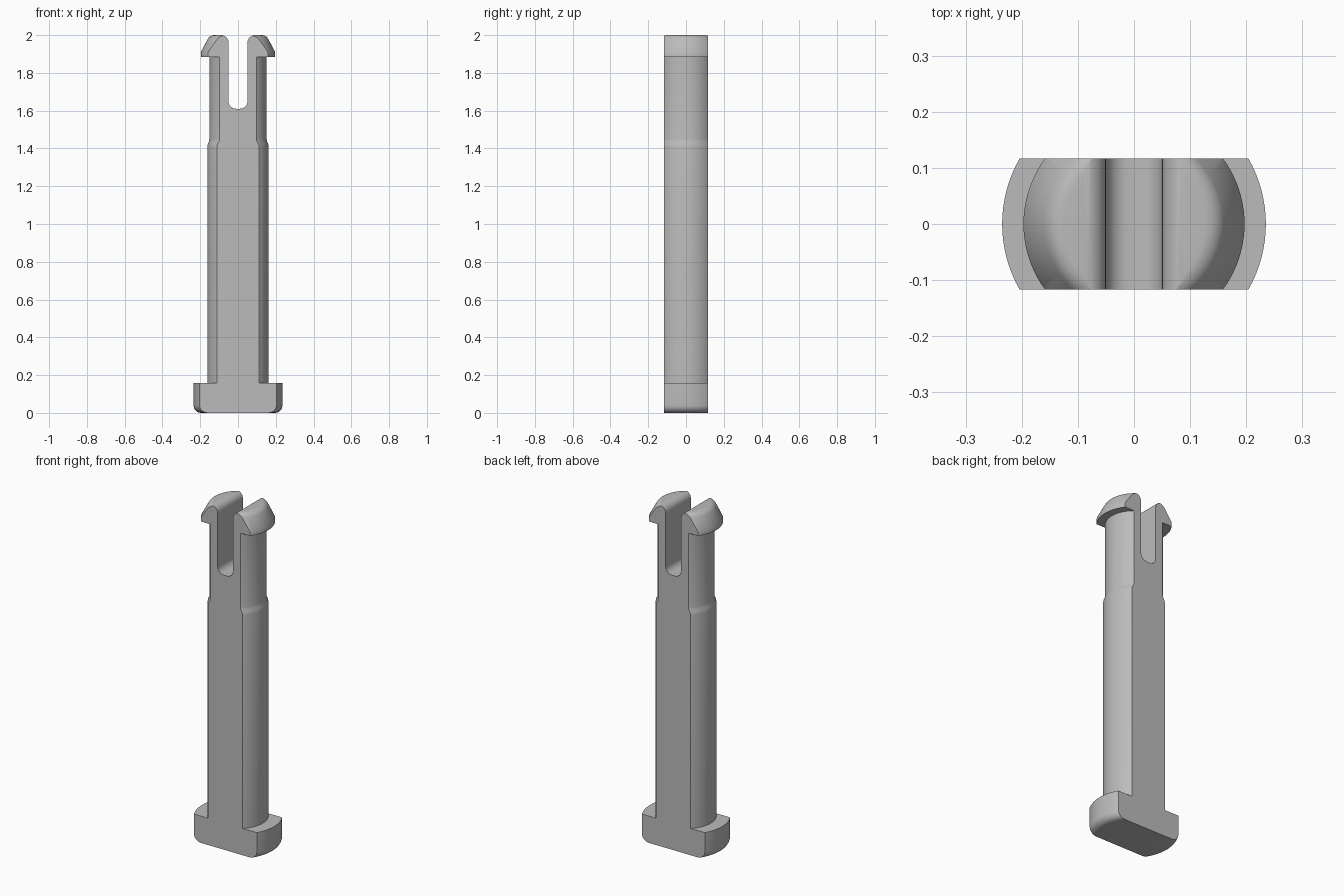
import bpy, bmesh
from math import sin, cos, pi, radians
from mathutils import Vector

cube = bpy.data.objects.get("Cube")
if cube:
    bpy.data.objects.remove(cube, do_unlink=True)

HALF_DEPTH = 0.117

grey = bpy.data.materials.new("plain grey")
grey.use_nodes = True
colour = (0.5, 0.5, 0.5, 1)
grey.diffuse_color = colour
grey.node_tree.nodes["Principled BSDF"].inputs["Base Color"].default_value = colour


def arc(cx, cz, r, a0, a1, steps=8):
    """Points of an arc, angles in degrees."""
    angles = [radians(a0 + (a1 - a0) * i / steps) for i in range(steps + 1)]
    return [(cx + r * cos(a), cz + r * sin(a)) for a in angles]


def make_object(name, bm):
    bmesh.ops.recalc_face_normals(bm, faces=bm.faces)
    mesh = bpy.data.meshes.new(name)
    bm.to_mesh(mesh)
    bm.free()
    mesh.materials.append(grey)
    ob = bpy.data.objects.new(name, mesh)
    bpy.context.collection.objects.link(ob)
    return ob


def lathe(name, profile, steps=96):
    bm = bmesh.new()
    verts = [bm.verts.new((x, 0, z)) for x, z in profile]
    edges = [bm.edges.new(pair) for pair in zip(verts, verts[1:])]
    bmesh.ops.spin(bm, geom=verts + edges, cent=(0, 0, 0), axis=(0, 0, 1),
                   angle=2 * pi, steps=steps, use_duplicate=False)
    bmesh.ops.remove_doubles(bm, verts=bm.verts, dist=1e-5)
    return make_object(name, bm)


def prism(name, outline, half_depth):
    bm = bmesh.new()
    face = bm.faces.new([bm.verts.new((x, -half_depth, z)) for x, z in outline])
    out = bmesh.ops.extrude_face_region(bm, geom=[face])
    moved = [g for g in out["geom"] if isinstance(g, bmesh.types.BMVert)]
    bmesh.ops.translate(bm, verts=moved, vec=Vector((0, 2 * half_depth, 0)))
    return make_object(name, bm)


def cut(ob, cutter, operation):
    mod = ob.modifiers.new(operation.lower(), 'BOOLEAN')
    mod.object, mod.operation, mod.solver = cutter, operation, 'EXACT'
    cutter.hide_render = True
    bpy.context.view_layer.objects.active = ob
    bpy.ops.object.modifier_apply(modifier=mod.name)
    bpy.data.objects.remove(cutter, do_unlink=True)


# Turned pin: rounded foot, shaft, thinner neck, barbed head
profile = [(0, 0)]
profile += arc(0.195, 0.04, 0.04, -90, 0)
profile += [(0.235, 0.157), (0.162, 0.157), (0.162, 1.41)]
profile += [(0.160, 1.422), (0.154, 1.437), (0.152, 1.45)]
profile += [(0.152, 1.885), (0.197, 1.885), (0.197, 1.91)]
profile += arc(0.125, 1.96, 0.04, 28, 90)
profile += [(0, 2.0)]
pin = lathe("split_pin", profile)

# Flat front and back
slab = prism("flat_sides_cutter", [(-1, -1), (1, -1), (1, 3), (-1, 3)], HALF_DEPTH)
cut(pin, slab, 'INTERSECT')

# Slot with rounded floor and rounded mouth
right = arc(0.01, 1.65, 0.04, -90, 0) + arc(0.09, 1.96, 0.04, 180, 90) + [(0.09, 2.1)]
slot = prism("slot_cutter", right + [(-x, z) for x, z in reversed(right)], 0.5)
cut(pin, slot, 'DIFFERENCE')

bpy.ops.object.select_all(action='DESELECT')
pin.select_set(True)
bpy.context.view_layer.objects.active = pin
bpy.ops.object.shade_smooth_by_angle(angle=radians(30))
